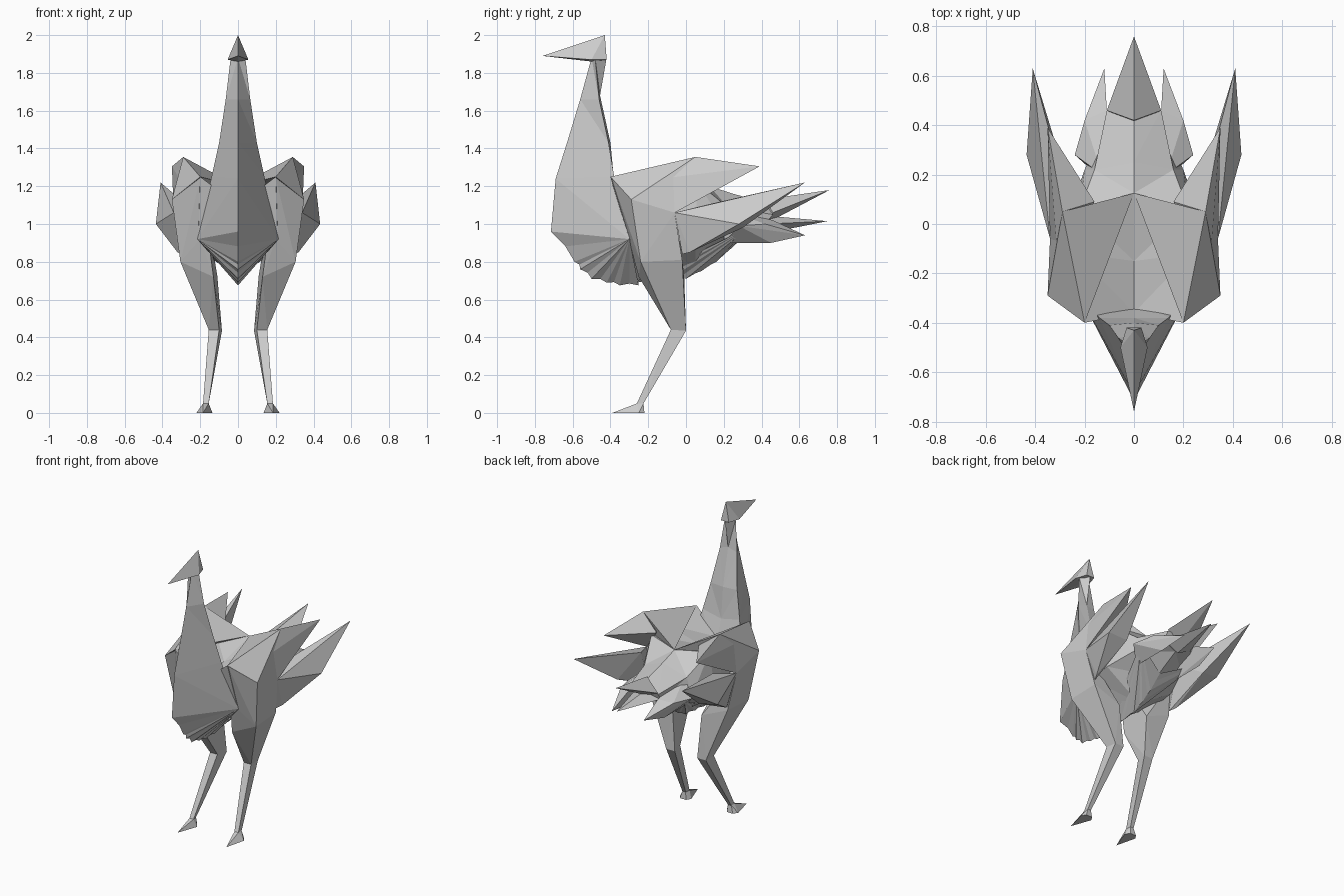
import bpy, bmesh

if "Cube" in bpy.data.objects:
    bpy.data.objects.remove(bpy.data.objects["Cube"])


def finish(name, bm, mirror=False):
    bmesh.ops.recalc_face_normals(bm, faces=bm.faces)
    me = bpy.data.meshes.new(name)
    bm.to_mesh(me)
    bm.free()
    ob = bpy.data.objects.new(name, me)
    bpy.context.collection.objects.link(ob)
    if mirror:
        mod = ob.modifiers.new("Mirror", 'MIRROR')
        mod.use_mirror_merge = False
    return ob


def hull(name, pts, centred=False):
    """Faceted solid around points; a centred part is symmetric, others are paired."""
    if centred:
        pts = pts + [(-x, y, z) for x, y, z in pts if x]
    bm = bmesh.new()
    for p in pts:
        bm.verts.new(p)
    bmesh.ops.convex_hull(bm, input=bm.verts)
    junk = [v for v in bm.verts if not v.link_faces]
    bmesh.ops.delete(bm, geom=junk, context='VERTS')
    return finish(name, bm, not centred)


def loft(name, rings):
    """Skin half rings (first and last point on the centre line), mirrored in x."""
    bm = bmesh.new()
    loops = []
    for r in rings:
        full = r + [(-x, y, z) for x, y, z in reversed(r[1:-1])]
        loops.append([bm.verts.new(p) for p in full])
    n = len(loops[0])
    for a, b in zip(loops, loops[1:]):
        for i in range(n):
            j = (i + 1) % n
            if i < n / 2:
                tris = (a[i], a[j], b[j]), (a[i], b[j], b[i])
            else:
                tris = (a[i], a[j], b[i]), (a[j], b[j], b[i])
            for t in tris:
                bm.faces.new(t)
    bm.faces.new(loops[0])
    bm.faces.new(loops[-1])
    return finish(name, bm)


def fan(name, root, keel, fold):
    """Pleated fan of feathers from a side root to the keel line, both sides."""
    line = []
    for (y0, z0), (y1, z1) in zip(keel, keel[1:]):
        ym, zm = (y0 + y1) / 2, (z0 + z1) / 2
        line += [(0, y0, z0),
                 (0, ym + (root[1] - ym) * fold, zm + (root[2] - zm) * fold)]
    line.append((0,) + keel[-1])
    bm = bmesh.new()
    vs = [bm.verts.new(p) for p in line]
    for s in (1, -1):
        r = bm.verts.new((root[0] * s, root[1], root[2]))
        for a, b in zip(vs, vs[1:]):
            bm.faces.new((r, a, b))
    return finish(name, bm)


# Head with pointed beak
hull("head", [(0, -.76, 1.89), (0, -.43, 2.0), (.055, -.5, 1.87),
              (.03, -.42, 1.87), (0, -.5, 1.86)], True)

# Tapering neck that widens into the chest
loft("neck", [
    [(0, -.5, 1.88), (.04, -.48, 1.87), (0, -.42, 1.88)],
    [(0, -.56, 1.66), (.065, -.46, 1.66), (0, -.455, 1.68)],
    [(0, -.63, 1.43), (.10, -.41, 1.43), (0, -.4, 1.43)],
    [(0, -.69, 1.24), (.14, -.38, 1.25), (0, -.38, 1.22)],
    [(0, -.715, .96), (.215, -.3, .92), (0, -.3, .95)]])

# Pleated breast and belly feathers
fan("breast_feathers", (.215, -.3, .92),
    [(-.715, .96), (-.59, .80), (-.56, .76), (-.5, .71), (-.42, .69),
     (-.35, .675), (-.25, .675)], .04)
fan("belly_feathers", (.22, .33, .98),
    [(-.3, .68), (-.2, .69), (-.1, .70), (0, .71), (.08, .75), (.16, .80), (.25, .88)], .04)

# Body core with a saddle back and rising rump
loft("body", [
    [(0, -.36, 1.10), (.2, -.4, 1.25), (.21, -.3, .92), (0, -.3, .70)],
    [(0, -.15, 1.13), (.23, -.12, 1.22), (.26, -.1, .90), (0, -.1, .72)],
    [(0, .125, 1.2), (.22, .06, 1.22), (.26, .05, .92), (0, .05, .75)],
    [(0, .25, 1.16), (.16, .22, 1.09), (.2, .22, .97), (0, .22, .87)],
    [(0, .43, 1.11), (.11, .46, 1.05), (.11, .42, 1.0), (0, .4, .97)]])

# Shoulders, upper and lower wings
hull("shoulder", [(.2, -.4, 1.25), (.29, .05, 1.355), (0, .125, 1.2),
                  (.35, -.29, 1.13), (.34, -.06, 1.06)])
hull("upper_wing", [(.31, -.13, 1.24), (.34, -.06, 1.06),
                    (.16, .09, 1.26), (.29, .05, 1.355), (.35, .39, 1.305)])
hull("lower_wing", [(.34, -.06, 1.06), (.435, .28, 1.0), (.41, .63, 1.22),
                    (.32, .02, .85), (.3, -.02, .84), (.31, .3, .98), (.27, .1, 1.10)])

# Tail feathers
hull("upper_tail", [(0, .42, 1.13), (.11, .46, 1.06), (0, .76, 1.18), (0, .4, .99)], True)
hull("lower_tail", [(0, .36, 1.05), (.1, .42, 1.0), (0, .75, 1.015), (0, .42, .95)], True)
hull("side_tail", [(.12, .63, .94), (.2, .42, 1.0), (.11, .46, 1.02),
                   (.24, .28, .99), (.13, .2, 1.08), (.15, .45, .90), (.15, .2, .9)])

# Legs: thigh, shank and pointed foot
knee = [(.1, -.08, .44), (.155, -.08, .44), (.15, 0, .435), (.085, 0, .435)]
ankle = [(.155, -.26, .05), (.185, -.26, .05), (.185, -.225, .05), (.16, -.225, .05)]
hull("thigh", knee + [(.35, -.29, 1.13), (.34, -.06, 1.06), (.305, -.24, .80),
                      (.30, -.02, .81), (.2, -.3, .92), (.13, -.25, .72), (.11, -.01, .73),
                      (.2, -.395, 1.245)])
hull("shank", knee + ankle)
hull("foot", ankle + [(.135, -.25, 0), (.22, -.25, 0), (.2, -.22, 0),
                      (.155, -.22, 0), (.185, -.39, 0)])
